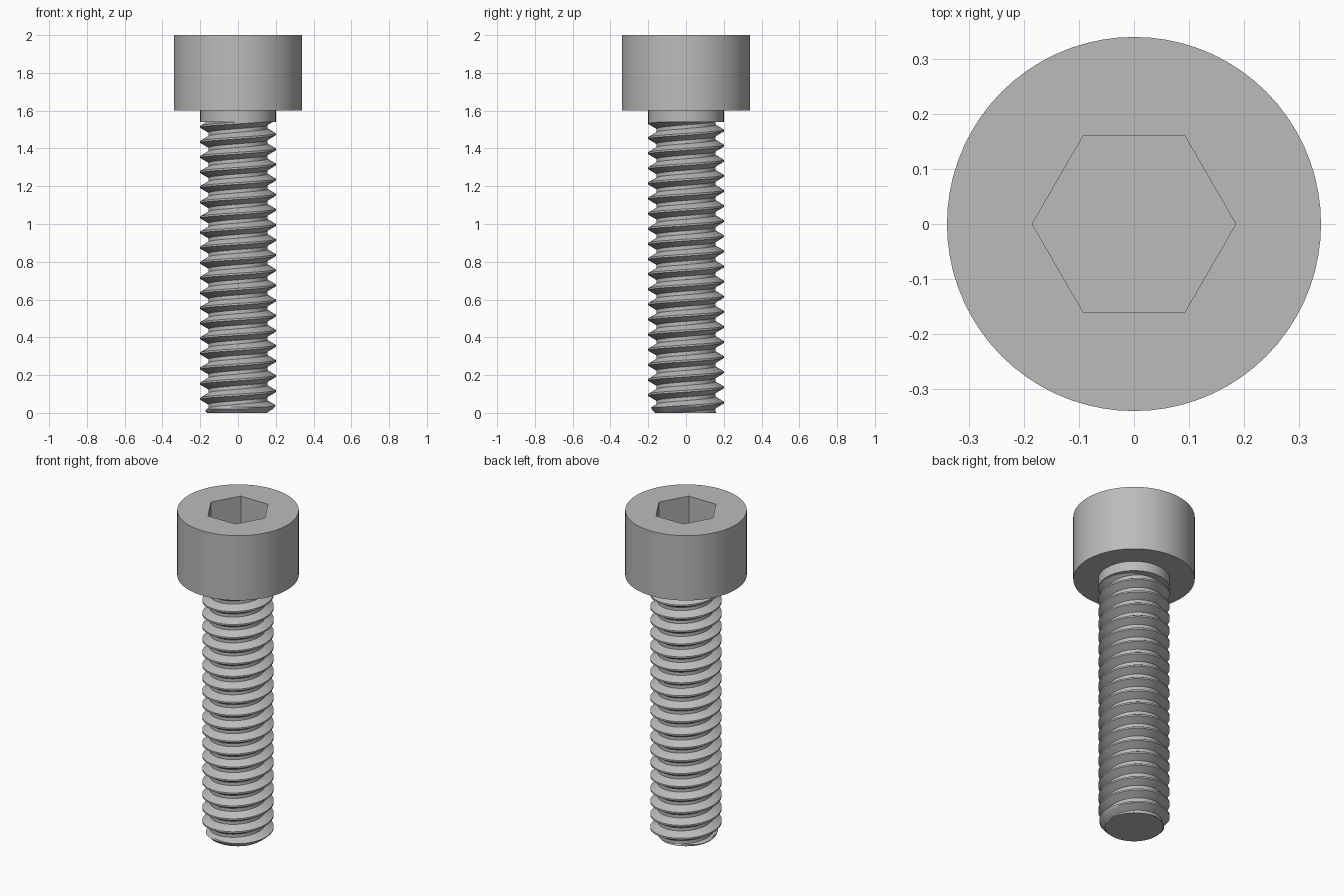
import bpy, bmesh, math

if "Cube" in bpy.data.objects:
    bpy.data.objects.remove(bpy.data.objects["Cube"], do_unlink=True)

SEG = 72
PITCH = 0.08
CREST, ROOT = 0.2, 0.157
NECK_Z, HEAD_Z, TOP_Z = 1.54, 1.6, 2.0

steel = bpy.data.materials.new("grey steel")
steel.use_nodes = True
GREY = (0.5, 0.5, 0.5, 1)
steel.diffuse_color = GREY
steel.node_tree.nodes["Principled BSDF"].inputs["Base Color"].default_value = GREY


def finish(obj, angle=25):
    obj.data.materials.clear()
    obj.data.materials.append(steel)
    bpy.ops.object.select_all(action='DESELECT')
    obj.select_set(True)
    bpy.context.view_layer.objects.active = obj
    bpy.ops.object.shade_smooth_by_angle(angle=math.radians(angle))


def cylinder(name, radius, z0, z1, sides=SEG):
    bpy.ops.mesh.primitive_cylinder_add(
        vertices=sides, radius=radius, depth=z1 - z0, location=(0, 0, (z0 + z1) / 2))
    obj = bpy.context.object
    obj.name = name
    return obj


# Cap head with a hexagonal socket, corners on the x axis
head = cylinder("head", 0.34, HEAD_Z, TOP_Z)
cutter = cylinder("socket_cutter", 0.185, TOP_Z - 0.2, TOP_Z + 0.1, 6)
cutter.rotation_euler.z = math.radians(30)
cutter.hide_render = True
cut = head.modifiers.new("socket", 'BOOLEAN')
cut.operation, cut.object, cut.solver = 'DIFFERENCE', cutter, 'EXACT'
bpy.context.view_layer.objects.active = head
bpy.ops.object.modifier_apply(modifier=cut.name)
bpy.data.objects.remove(cutter, do_unlink=True)
finish(head)

# Plain neck under the head
finish(cylinder("neck", CREST, NECK_Z, HEAD_Z + 0.05))

# Threaded shank: a right-handed helical sweep of one tooth profile
# (height within the pitch as a fraction, radius)
tooth = [(-0.06, CREST), (0.06, CREST), (0.38, ROOT), (0.62, ROOT), (0.94, CREST)]
bm = bmesh.new()
previous = None
turns = math.ceil(NECK_Z / PITCH) + 3
for step in range(turns * SEG + 1):
    turn = step / SEG
    a = 2 * math.pi * (step % SEG) / SEG
    base = 0.035 + (turn - 2) * PITCH
    row = [bm.verts.new((r * math.cos(a), r * math.sin(a), base + f * PITCH))
           for f, r in tooth]
    if previous:
        for k in range(len(tooth) - 1):
            bm.faces.new((previous[k], row[k], row[k + 1], previous[k + 1]))
    previous = row
bmesh.ops.remove_doubles(bm, verts=bm.verts, dist=0.0001)


def slice_at(z, normal_z=1, clear=False):
    geom = bm.verts[:] + bm.edges[:] + bm.faces[:]
    return bmesh.ops.bisect_plane(bm, geom=geom, dist=0.00001, plane_co=(0, 0, z),
                                  plane_no=(0, 0, normal_z), clear_outer=clear)


# Trim both ends flat, then chamfer the tip
slice_at(NECK_Z, 1, True)
slice_at(0, -1, True)
for i in range(1, 5):
    slice_at(i * 0.01)
for v in bm.verts:
    r = math.hypot(v.co.x, v.co.y)
    limit = 0.163 + max(v.co.z, 0)
    if r > limit:
        v.co.x *= limit / r
        v.co.y *= limit / r

# Close the tip
rim = [e for e in bm.edges if e.is_boundary and all(abs(v.co.z) < 0.0001 for v in e.verts)]
bmesh.ops.edgeloop_fill(bm, edges=rim)
bmesh.ops.recalc_face_normals(bm, faces=bm.faces)
mesh = bpy.data.meshes.new("threaded_shank")
bm.to_mesh(mesh)
bm.free()
shank = bpy.data.objects.new("threaded_shank", mesh)
bpy.context.collection.objects.link(shank)
finish(shank)
